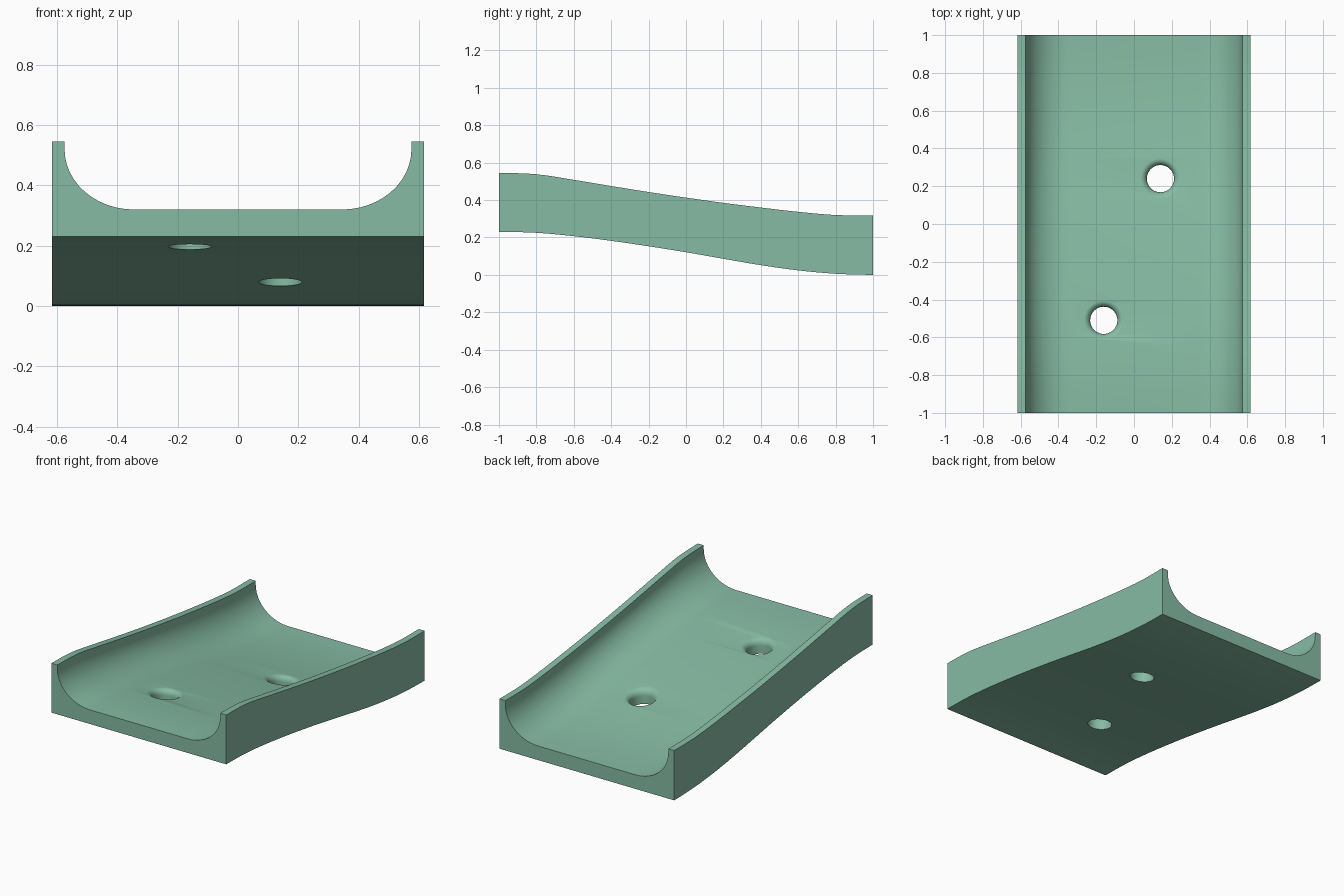
import bpy, bmesh, math

if "Cube" in bpy.data.objects:
    bpy.data.objects.remove(bpy.data.objects["Cube"])

# Height of the underside and of the rim along the length (y from -1 to 1 in steps of 0.2)
BOTTOM = [.23, .225, .207, .182, .153, .121, .086, .052, .024, .006, 0]
TOP = [.545, .538, .508, .475, .443, .413, .385, .36, .337, .32, .318]
FLOOR = 0.09


def sample(table, y):
    """Catmull-Rom interpolation of an evenly spaced table."""
    t = (y + 1) / 0.2
    i = min(int(t), len(table) - 2)
    f = t - i
    p0, p1 = table[max(i - 1, 0)], table[i]
    p2, p3 = table[i + 1], table[min(i + 2, len(table) - 1)]
    return p1 + 0.5 * f * (p2 - p0 + f * (2*p0 - 5*p1 + 4*p2 - p3 + f * (3*(p1 - p2) + p3 - p0)))


def section(y):
    """U-shaped cross-section with elliptical inner fillets."""
    base, rim = sample(BOTTOM, y), sample(TOP, y)
    rise = rim - base - FLOOR - 0.025
    half = [(0.617, base), (0.617, rim), (0.575, rim)]
    for k in range(13):
        a = k / 12 * math.pi / 2
        half.append((0.345 + 0.23 * math.cos(a), base + FLOOR + rise * (1 - math.sin(a))))
    return half + [(-x, z) for x, z in reversed(half)]


def make_object(name, bm):
    bmesh.ops.recalc_face_normals(bm, faces=bm.faces)
    mesh = bpy.data.meshes.new(name)
    bm.to_mesh(mesh)
    bm.free()
    obj = bpy.data.objects.new(name, mesh)
    bpy.context.collection.objects.link(obj)
    return obj


def loft(name, rings):
    bm = bmesh.new()
    loops = [[bm.verts.new(p) for p in ring] for ring in rings]
    n = len(loops[0])
    for a, b in zip(loops, loops[1:]):
        for i in range(n):
            bm.faces.new((a[i], a[(i + 1) % n], b[(i + 1) % n], b[i]))
    bm.faces.new(loops[0])
    bm.faces.new(loops[-1])
    return make_object(name, bm)


# Curved tray body
steps = [-1 + 2 * i / 40 for i in range(41)]
tray = loft("curved_tray", [[(x, y, z) for x, z in section(y)] for y in steps])


# Screw holes with a softly rounded mouth, sheared to follow the floor slope
def hole(name, cx, cy, r=0.072, flare=0.038):
    floor = sample(BOTTOM, cy) + FLOOR
    slope = (sample(BOTTOM, cy + .05) - sample(BOTTOM, cy - .05)) / 0.1
    profile = [(r, -0.2)]
    for k in range(7):
        a = k / 6 * math.pi / 2
        profile.append((r + flare * (1 - math.cos(a)), -flare + flare * math.sin(a) * 1.02))
    profile.append((r + flare, 0.05))
    rings = []
    for rad, z in profile:
        ring = []
        for i in range(40):
            a = i / 40 * math.tau
            dy = rad * math.sin(a)
            ring.append((cx + rad * math.cos(a), cy + dy, floor + z + slope * dy))
        rings.append(ring)
    cutter = loft(name, rings)
    cutter.hide_render = True
    cutter.hide_set(True)
    mod = tray.modifiers.new(name, 'BOOLEAN')
    mod.operation = 'DIFFERENCE'
    mod.solver = 'EXACT'
    mod.object = cutter
    return cutter


cutters = [hole("screw_hole_back", 0.14, 0.24), hole("screw_hole_front", -0.16, -0.51)]

# Apply the cuts, remove the cutters and smooth the curved surfaces
bpy.context.view_layer.objects.active = tray
tray.select_set(True)
for c in cutters:
    bpy.ops.object.modifier_apply(modifier=c.name)
for c in cutters:
    bpy.data.objects.remove(c)
bpy.ops.object.shade_smooth_by_angle(angle=math.radians(35))

# Green finish
mat = bpy.data.materials.new("green_finish")
mat.diffuse_color = (0.24, 0.50, 0.37, 1)
mat.use_nodes = True
mat.node_tree.nodes["Principled BSDF"].inputs["Base Color"].default_value = mat.diffuse_color
tray.data.materials.append(mat)
